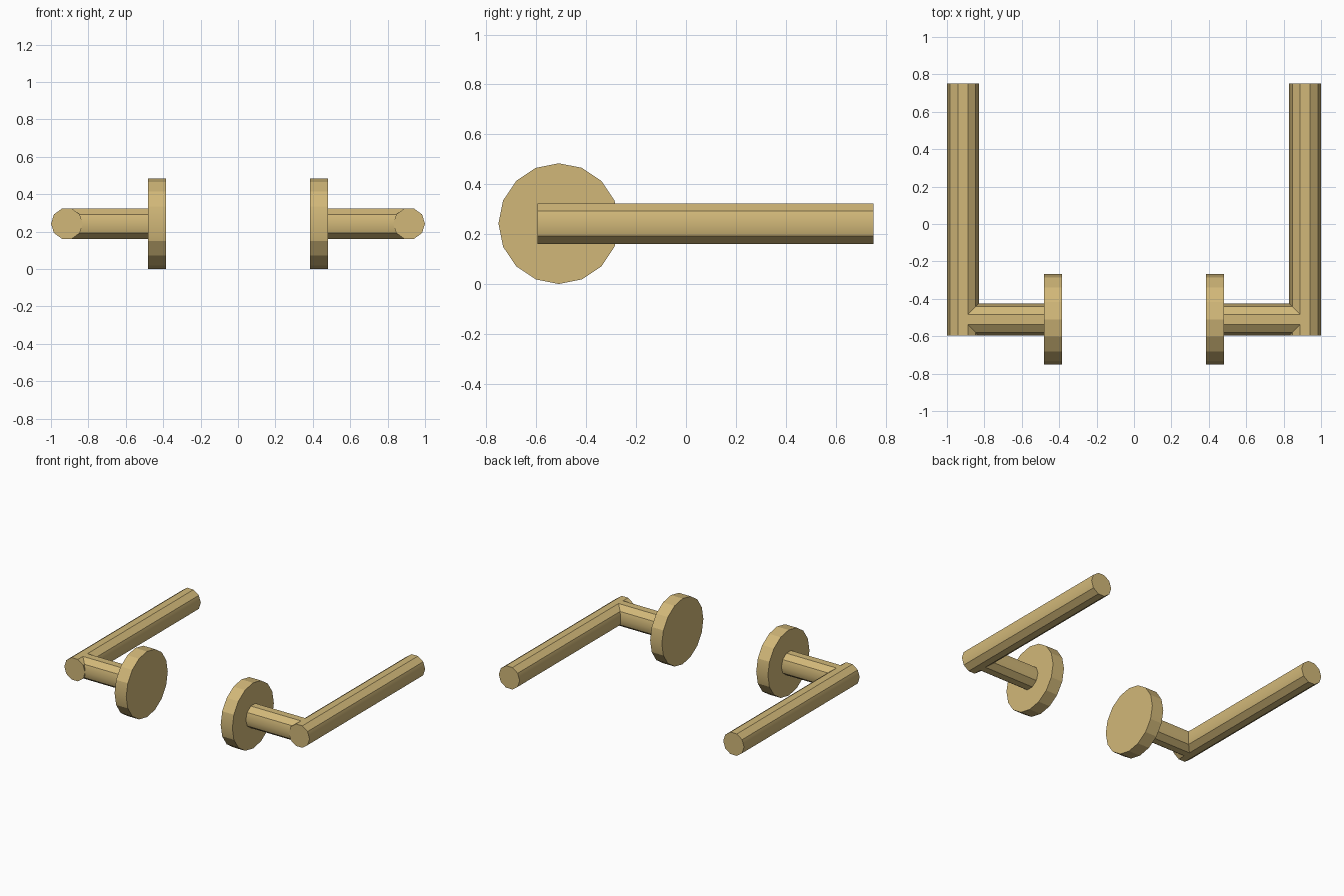
import bpy
import bmesh
from mathutils import Matrix, Vector

cube = bpy.data.objects.get("Cube")
if cube:
    bpy.data.objects.remove(cube, do_unlink=True)

# Brass
BRASS = (0.64, 0.478, 0.19, 1.0)
brass = bpy.data.materials.new("brass")
brass.use_nodes = True
brass.diffuse_color = BRASS
brass.node_tree.nodes["Principled BSDF"].inputs["Base Color"].default_value = BRASS

AXIS_HEIGHT = 0.242
NECK_Y = -0.51
BAR_X = 0.915
BAR_RADIUS = 0.085
X, Y = Vector((1, 0, 0)), Vector((0, 1, 0))


def prism(name, start, end, radius, sides, across):
    """Closed prism from start to end with a corner facing the across direction."""
    start, end = Vector(start), Vector(end)
    axis = (end - start).normalized()
    frame = Matrix((across.cross(axis), across, axis)).transposed().to_4x4()
    bm = bmesh.new()
    bmesh.ops.create_cone(bm, cap_ends=True, segments=sides, radius1=radius,
                          radius2=radius, depth=(end - start).length,
                          matrix=Matrix.Translation((start + end) / 2) @ frame)
    bmesh.ops.recalc_face_normals(bm, faces=bm.faces)
    # Crisp facets, softened only along the mid-height edges
    for face in bm.faces:
        face.smooth = True
    for edge in bm.edges:
        edge.smooth = all(abs(v.co.z - AXIS_HEIGHT) < 0.001 for v in edge.verts)
    mesh = bpy.data.meshes.new(name)
    bm.to_mesh(mesh)
    bm.free()
    mesh.materials.append(brass)
    obj = bpy.data.objects.new(name, mesh)
    bpy.context.collection.objects.link(obj)


# A mirrored pair of lever handles
for side, s in (("left", 1), ("right", -1)):
    # Round mounting plate
    prism(side + "_rose", (s * 0.385, NECK_Y, AXIS_HEIGHT),
          (s * 0.48, NECK_Y, AXIS_HEIGHT), 0.242, 16, Y)
    # Short neck, ending under the flat top of the lever
    prism(side + "_neck", (s * 0.46, NECK_Y, AXIS_HEIGHT),
          (s * 0.889, NECK_Y, AXIS_HEIGHT), BAR_RADIUS, 10, Y)
    # Long lever
    prism(side + "_lever", (s * BAR_X, NECK_Y - BAR_RADIUS, AXIS_HEIGHT),
          (s * BAR_X, 0.752, AXIS_HEIGHT), BAR_RADIUS, 10, X)
